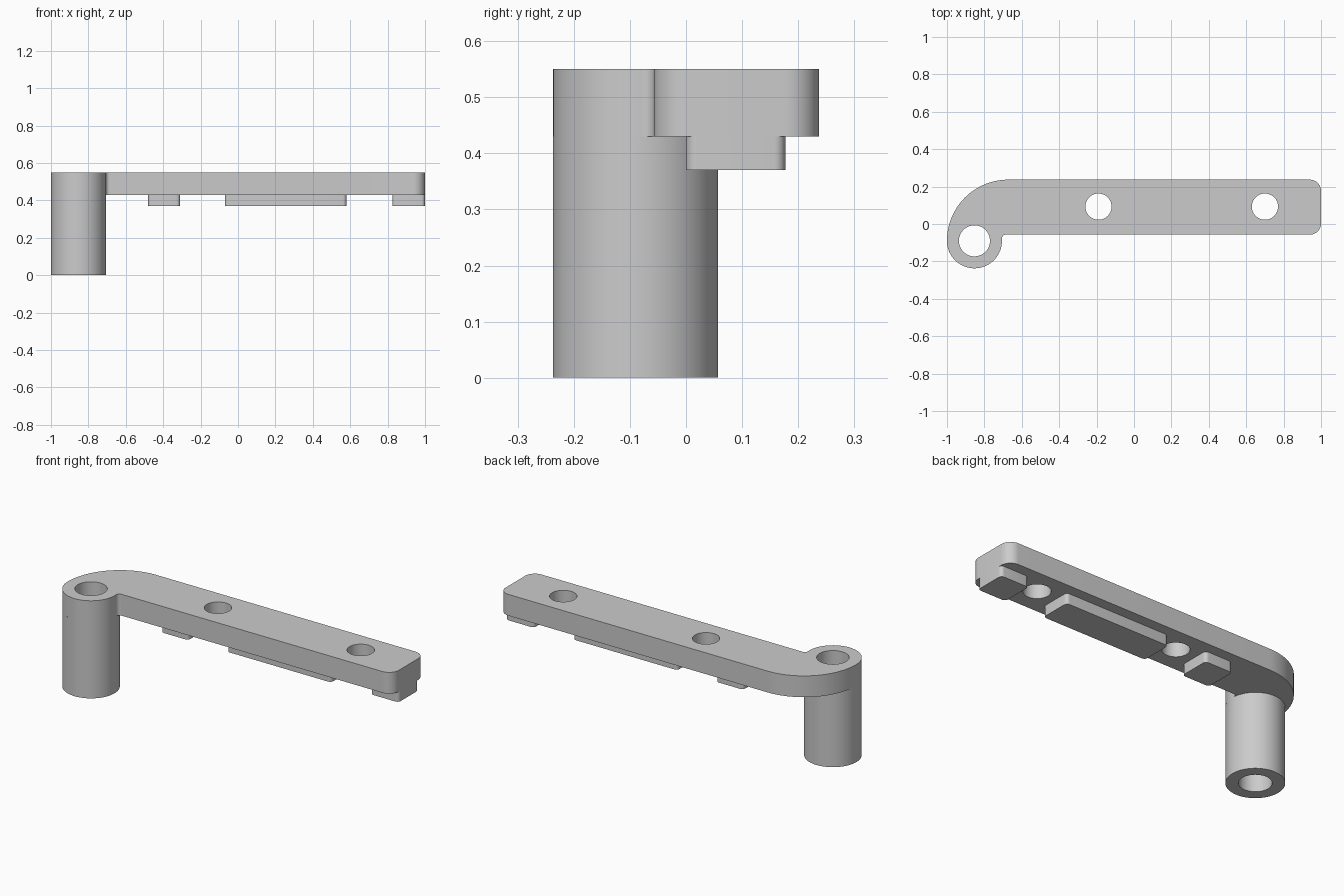
import bpy
import bmesh
from math import cos, sin, radians, asin, degrees, sqrt

cube = bpy.data.objects.get("Cube")
if cube:
    bpy.data.objects.remove(cube, do_unlink=True)

grey = bpy.data.materials.new("plain grey")
grey.use_nodes = True
COLOUR = (0.6, 0.6, 0.6, 1)
grey.diffuse_color = COLOUR
grey.node_tree.nodes["Principled BSDF"].inputs["Base Color"].default_value = COLOUR


def arc(cx, cy, r, start, end, steps):
    """Points along an arc, angles in degrees."""
    angles = [radians(start + (end - start) * i / steps) for i in range(steps + 1)]
    return [(cx + r * cos(a), cy + r * sin(a)) for a in angles]


def circle(cx, cy, r, steps=64):
    return arc(cx, cy, r, 0, 360, steps)[:-1]


def rounded_rect(x0, x1, y0, y1, r):
    return (arc(x1 - r, y1 - r, r, 90, 0, 8) + arc(x1 - r, y0 + r, r, 0, -90, 8)
            + arc(x0 + r, y0 + r, r, -90, -180, 8) + arc(x0 + r, y1 - r, r, 180, 90, 8))


def prism(name, loops, z0, z1, open_top=False):
    """Extrude an outline (first loop) with holes (other loops) from z0 to z1."""
    bm = bmesh.new()
    edges = []
    for loop in loops:
        verts = [bm.verts.new((x, y, z0)) for x, y in loop]
        edges += [bm.edges.new((v, verts[i - 1])) for i, v in enumerate(verts)]
    bmesh.ops.triangle_fill(bm, use_beauty=True, use_dissolve=False, edges=edges)
    result = bmesh.ops.extrude_face_region(bm, geom=bm.faces[:], use_keep_orig=True)
    moved = [g for g in result["geom"] if isinstance(g, bmesh.types.BMVert)]
    bmesh.ops.translate(bm, verts=moved, vec=(0, 0, z1 - z0))
    bmesh.ops.recalc_face_normals(bm, faces=bm.faces[:])
    if open_top:  # the top is hidden where it joins the arm
        tops = [f for f in bm.faces if all(v.co.z > z1 - 0.001 for v in f.verts)]
        bmesh.ops.delete(bm, geom=tops, context="FACES")
    mesh = bpy.data.meshes.new(name)
    bm.to_mesh(mesh)
    bm.free()
    mesh.materials.append(grey)
    obj = bpy.data.objects.new(name, mesh)
    bpy.context.collection.objects.link(obj)
    bpy.ops.object.select_all(action="DESELECT")
    obj.select_set(True)
    bpy.context.view_layer.objects.active = obj
    bpy.ops.object.shade_smooth_by_angle(angle=radians(30))
    return obj


# Main dimensions
TOP, UNDER, PAD_BOTTOM = 0.55, 0.43, 0.37
BACK, FRONT = 0.237, -0.057
PIVOT_X, PIVOT_Y, PIVOT_R, BORE_R = -0.853, -0.09, 0.147, 0.083
BEND_R, CORNER_R, FILLET_R = 0.327, 0.06, 0.02

# Small inner fillet between the pivot boss and the front edge of the arm
fillet_y = FRONT - FILLET_R
reach = PIVOT_R + FILLET_R
rise = fillet_y - PIVOT_Y
fillet_x = PIVOT_X + sqrt(reach ** 2 - rise ** 2)
touch = degrees(asin(rise / reach))

# Arm: swept bend, pivot boss, fillet, rounded far end
outline = arc(PIVOT_X - PIVOT_R + BEND_R, PIVOT_Y, BEND_R, 90, 180, 32)
outline += arc(PIVOT_X, PIVOT_Y, PIVOT_R, 180, 360 + touch, 36)[1:]
outline += arc(fillet_x, fillet_y, FILLET_R, 180 + touch, 90, 8)[1:]
outline += arc(1 - CORNER_R, FRONT + CORNER_R, CORNER_R, -90, 0, 12)
outline += arc(1 - CORNER_R, BACK - CORNER_R, CORNER_R, 0, 90, 12)

bore = circle(PIVOT_X, PIVOT_Y, BORE_R)
screw_holes = [circle(x, 0.093, 0.07) for x in (-0.19, 0.7)]
prism("arm_plate", [outline, bore] + screw_holes, UNDER, TOP)

# Hollow post under the pivot boss
prism("pivot_post", [circle(PIVOT_X, PIVOT_Y, PIVOT_R, 72), bore], 0, UNDER, open_top=True)

# Locating pads under the arm
for name, x0, x1 in (("inner_pad", -0.48, -0.31),
                     ("middle_pad", -0.07, 0.58),
                     ("end_pad", 0.825, 1.0)):
    prism(name, [rounded_rect(x0, x1, 0, 0.177, 0.02)], PAD_BOTTOM, UNDER, open_top=True)
